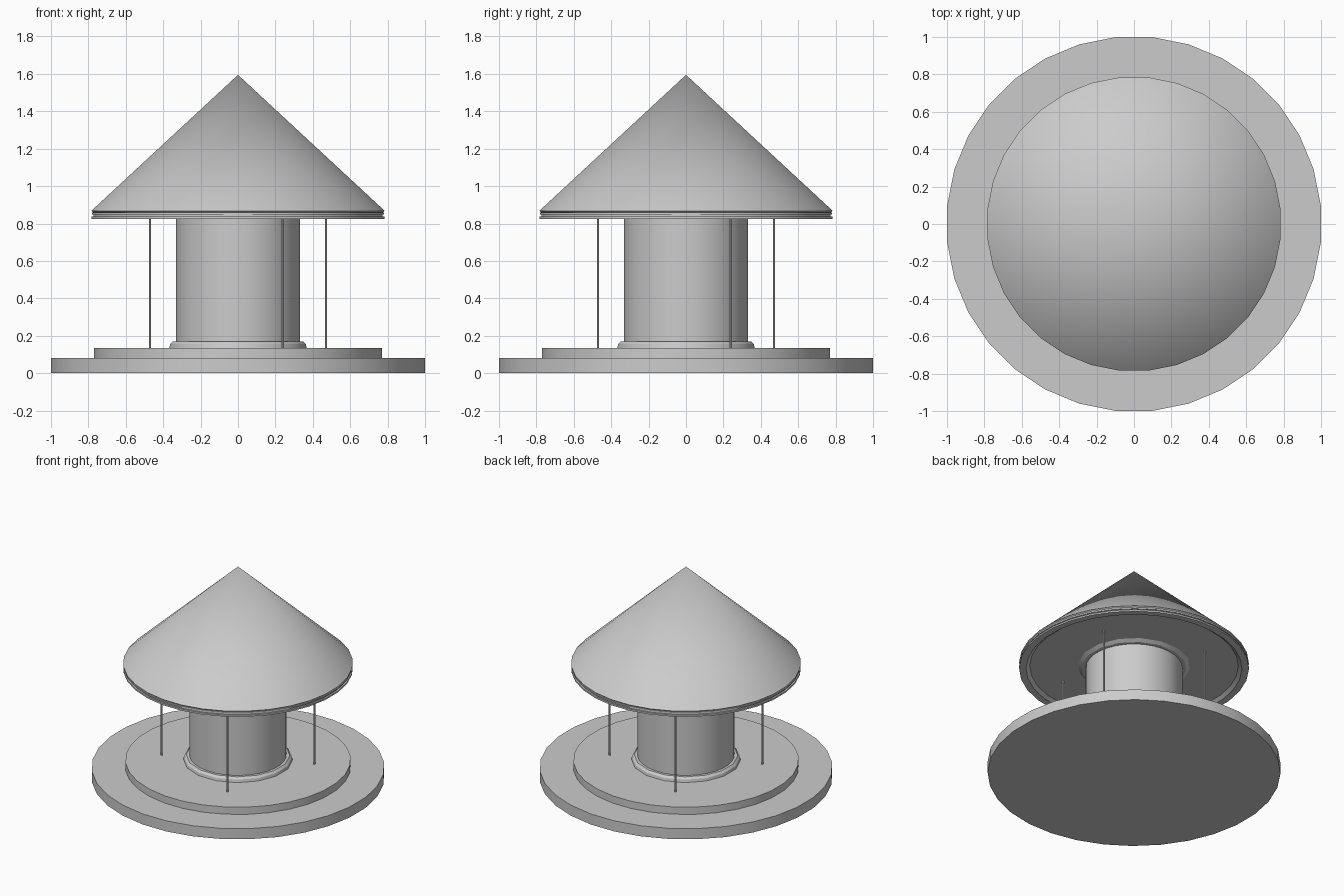
import bpy
import bmesh
from math import cos, sin, pi, radians

cube = bpy.data.objects.get("Cube")
if cube:
    bpy.data.objects.remove(cube, do_unlink=True)

grey = bpy.data.materials.new("plain grey")
grey.use_nodes = True
colour = (0.6, 0.6, 0.6, 1)
grey.diffuse_color = colour
grey.node_tree.nodes["Principled BSDF"].inputs["Base Color"].default_value = colour


def lathe(name, profile, sides, location=(0, 0, 0)):
    """Revolve (radius, height) points about z; zero radius closes to a point."""
    bm = bmesh.new()
    rings = []
    for r, z in profile:
        if r == 0:
            rings.append([bm.verts.new((0, 0, z))] * sides)
        else:
            angles = [2 * pi * (i + 0.5) / sides for i in range(sides)]
            rings.append([bm.verts.new((r * cos(a), r * sin(a), z)) for a in angles])
    for low, high in zip(rings, rings[1:]):
        for i in range(sides):
            j = (i + 1) % sides
            corners = dict.fromkeys((low[i], low[j], high[j], high[i]))
            bm.faces.new(list(corners))
    bmesh.ops.recalc_face_normals(bm, faces=bm.faces)
    mesh = bpy.data.meshes.new(name)
    bm.to_mesh(mesh)
    bm.free()
    mesh.materials.append(grey)
    obj = bpy.data.objects.new(name, mesh)
    obj.location = location
    bpy.context.collection.objects.link(obj)
    bpy.ops.object.select_all(action="DESELECT")
    obj.select_set(True)
    bpy.context.view_layer.objects.active = obj
    bpy.ops.object.shade_smooth_by_angle(angle=radians(30))
    return obj


def drum(name, radius, bottom, top, sides, location=(0, 0, 0)):
    return lathe(name, [(0, bottom), (radius, bottom), (radius, top), (0, top)],
                 sides, location)


# Stepped round platform
drum("ground_disc", 1.004, 0, 0.08, 32)
drum("upper_step", 0.773, 0.08, 0.135, 32)

# Central column with a collar at each end
drum("column", 0.332, 0.13, 0.85, 32)
lathe("lower_collar", [(0, 0.13), (0.375, 0.13), (0.37, 0.155), (0.355, 0.17), (0, 0.17)], 16)
lathe("upper_collar", [(0, 0.828), (0.36, 0.828), (0.39, 0.848), (0, 0.848)], 16)

# Conical roof with a grooved rim and a shallow recessed ceiling
lathe("roof", [(0, 0.845), (0.715, 0.845), (0.74, 0.825), (0.788, 0.825),
               (0.788, 0.837), (0.776, 0.837), (0.776, 0.847), (0.784, 0.847),
               (0.784, 0.858), (0.776, 0.858), (0.788, 0.868), (0, 1.595)], 32)

# Four slim poles, a quarter turn apart
for i in range(4):
    a = radians(27) + i * pi / 2
    drum(f"pole_{i + 1}", 0.007, 0.13, 0.85, 8, (0.528 * cos(a), 0.528 * sin(a), 0))
